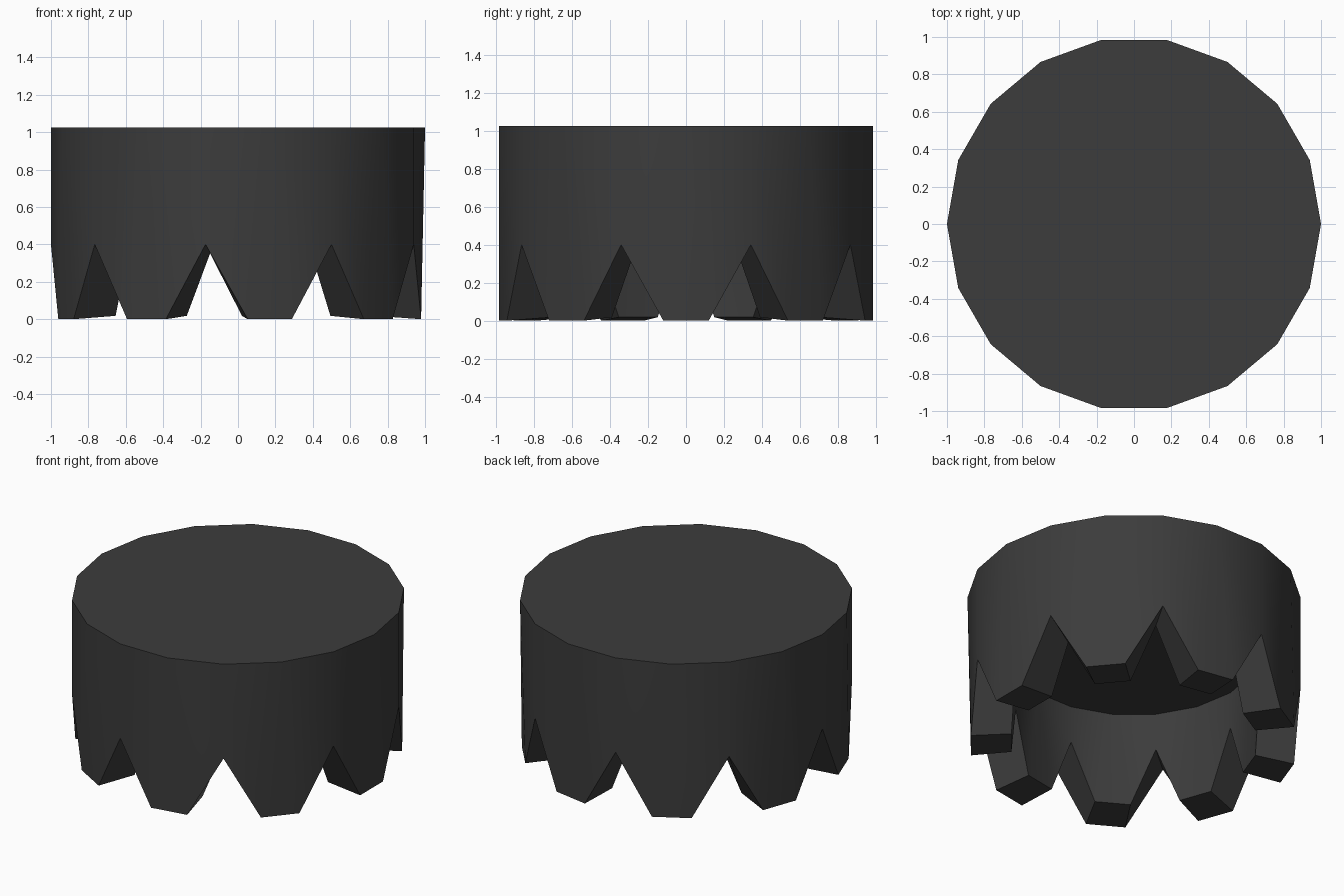
import bpy, bmesh
from math import radians, cos, sin

if "Cube" in bpy.data.objects:
    bpy.data.objects.remove(bpy.data.objects["Cube"])

TEETH = 9            # one tooth per pair of the 18 wall sides
HEIGHT, NOTCH, CEILING = 1.025, 0.4, 0.645
OUTER, INNER = 1.0, 0.755

bm = bmesh.new()


def ring_point(radius, deg, z):
    return bm.verts.new((radius * cos(radians(deg)), radius * sin(radians(deg)), z))


def tooth_tip(radius, deg, side, share, z):
    """Point on the wall side next to the tooth's middle corner."""
    a, b = radians(deg), radians(deg + 20 * side)
    return bm.verts.new((radius * (cos(a) * (1 - share) + cos(b) * share),
                         radius * (sin(a) * (1 - share) + sin(b) * share), z))


def wall(radius, top_z, share, tip_z, flip):
    """Toothed 18-sided wall; returns its top ring, notch tips and tooth ends."""
    top = [ring_point(radius, 20 * i, top_z) for i in range(2 * TEETH)]
    notch = [ring_point(radius, 40 * i + 20, NOTCH) for i in range(TEETH)]
    left = [tooth_tip(radius, 40 * i, -1, share, tip_z) for i in range(TEETH)]
    right = [tooth_tip(radius, 40 * i, 1, share, tip_z) for i in range(TEETH)]
    for i in range(TEETH):
        mid, nxt, prv = top[2 * i], top[2 * i + 1], top[2 * i - 1]
        for f in ((mid, right[i], notch[i], nxt),
                  (mid, left[i], right[i]),
                  (prv, notch[i - 1], left[i], mid)):
            face = bm.faces.new(f[::-1] if flip else f)
            face.smooth = True
    return top, notch, left, right


# outer and inner toothed walls, closed by the lid and the cavity ceiling
o_top, o_notch, o_left, o_right = wall(OUTER, HEIGHT, 0.35, 0.0, False)
i_top, i_notch, i_left, i_right = wall(INNER, CEILING, 0.42, 0.018, True)
bm.faces.new(o_top)
bm.faces.new(i_top[::-1])

# notch flanks and flat tooth ends joining the two walls
for i in range(TEETH):
    bm.faces.new((o_left[i], i_left[i], i_right[i], o_right[i]))
    bm.faces.new((o_right[i], i_right[i], i_notch[i], o_notch[i]))
    bm.faces.new((o_notch[i - 1], i_notch[i - 1], i_left[i], o_left[i]))

bmesh.ops.recalc_face_normals(bm, faces=bm.faces)
mesh = bpy.data.meshes.new("toothed_cap")
bm.to_mesh(mesh)
bm.free()
cap = bpy.data.objects.new("toothed_cap", mesh)
bpy.context.collection.objects.link(cap)

# dark grey finish, smooth round the wall
mat = bpy.data.materials.new("dark_grey")
mat.diffuse_color = (0.045, 0.045, 0.045, 1)
mat.use_nodes = True
mat.node_tree.nodes["Principled BSDF"].inputs["Base Color"].default_value = mat.diffuse_color
mesh.materials.append(mat)
bpy.context.view_layer.objects.active = cap
cap.select_set(True)
bpy.ops.object.shade_smooth_by_angle(angle=radians(30))
